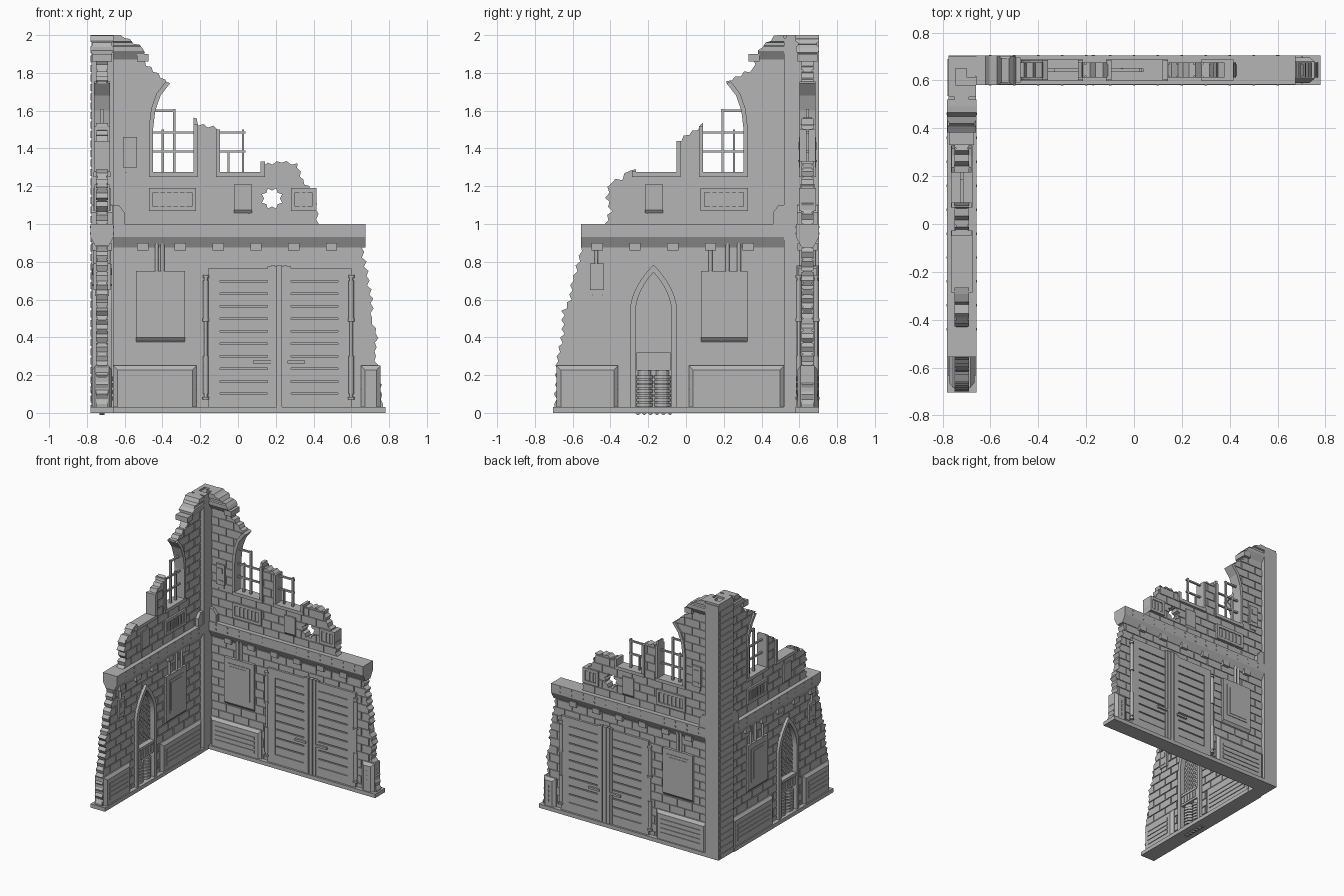
import bpy, bmesh, math, random
from mathutils import Matrix, Vector

random.seed(4)
cube = bpy.data.objects.get("Cube")
if cube:
    bpy.data.objects.remove(cube, do_unlink=True)

stone = bpy.data.materials.new("stone_grey")
stone.use_nodes = True
GREY = (0.46, 0.46, 0.46, 1)
stone.diffuse_color = GREY
stone.node_tree.nodes["Principled BSDF"].inputs["Base Color"].default_value = GREY
place = Matrix()  # frame of the wall being built: u along, w across, v up


def finish(name, bm):
    bmesh.ops.recalc_face_normals(bm, faces=bm.faces[:])
    me = bpy.data.meshes.new(name)
    bm.to_mesh(me)
    bm.free()
    me.materials.append(stone)
    ob = bpy.data.objects.new(name, me)
    bpy.context.collection.objects.link(ob)
    ob.matrix_world = place
    return ob


def add_rings(bm, rings):
    """Skin closed rings of points and cap both ends."""
    vs = [[bm.verts.new(p) for p in r] for r in rings]
    n = len(vs[0])
    for a, b in zip(vs, vs[1:]):
        for i in range(n):
            bm.faces.new((a[i], a[(i + 1) % n], b[(i + 1) % n], b[i]))
    bm.faces.new(vs[0][::-1])
    bm.faces.new(vs[-1])


def rect(u0, u1, v0, v1, w):
    return [(u0, w, v0), (u1, w, v0), (u1, w, v1), (u0, w, v1)]


def slabs(name, boxes):
    """Boxes (u0, u1, v0, v1, half depth) passing through the wall."""
    bm = bmesh.new()
    for u0, u1, v0, v1, w in boxes:
        add_rings(bm, [rect(u0, u1, v0, v1, s * w) for s in (-1, 1)])
    return finish(name, bm)


def prism(name, poly, w):
    bm = bmesh.new()
    add_rings(bm, [[(u, s * w, v) for u, v in poly] for s in (-1, 1)])
    return finish(name, bm)


def run(name, half, u0, u1):
    """Half profile (w, v), mirrored and extruded along the wall."""
    poly = half + [(-w, v) for w, v in reversed(half)]
    bm = bmesh.new()
    add_rings(bm, [[(u, w, v) for w, v in poly] for u in (u0, u1)])
    return finish(name, bm)


def rods(name, items):
    """Upright rods (u, v0, v1, w, radius), repeated on both wall sides."""
    bm = bmesh.new()
    for u, v0, v1, w, r in items:
        for s in ((-1, 1) if w else (1,)):
            ring = [(u + r * math.cos(k * math.tau / 12), s * w + r * math.sin(k * math.tau / 12)) for k in range(12)]
            add_rings(bm, [[(x, y, v) for x, y in ring] for v in (v0, v1)])
    return finish(name, bm)


def carve(ob, keep=None, cut=()):
    for tool in ([keep] if keep else []) + list(cut):
        m = ob.modifiers.new("carve", 'BOOLEAN')
        m.object, m.solver = tool, 'EXACT'
        m.operation = 'INTERSECT' if tool == keep else 'DIFFERENCE'
    bpy.context.view_layer.update()
    done = ob.evaluated_get(bpy.context.evaluated_depsgraph_get())
    me = bpy.data.meshes.new_from_object(done)
    ob.modifiers.clear()
    ob.data = me


def ragged(pts, step=0.026, amp=0.009):
    out, k = [], 0
    for a, b in zip(pts, pts[1:]):
        a, b = Vector(a), Vector(b)
        side = Vector((a.y - b.y, b.x - a.x)).normalized()
        n = max(1, round((b - a).length / step))
        for i in range(n):
            k += 1
            out.append(tuple(a.lerp(b, i / n) + side * amp * (-1) ** k * random.uniform(0.5, 1.2)))
    return out + [tuple(pts[-1])]


def vent(name, u0, u1, slots):
    v0, v1, e = 1.07, 1.19, 0.022
    boxes = [(u0, u1, v0, v1, 0.035), (u0, u1, v0, v0 + e, 0.044), (u0, u1, v1 - e, v1, 0.044),
             (u0, u0 + e, v0 + e, v1 - e, 0.044), (u1 - e, u1, v0 + e, v1 - e, 0.044)]
    p = (u1 - u0 - 2 * e) / slots
    boxes += [(u0 + e + p * i - 0.006, u0 + e + p * i + 0.006, v0 + e, v1 - e, 0.041) for i in range(1, slots)]
    slabs(name, boxes)


def poster(name, u0, u1, pipes):
    run(name, [(0.026, 0.375), (0.046, 0.4), (0.046, 0.75)], u0, u1)
    slabs(name + "_sheet", [(u0 + 0.035, u1 - 0.035, 0.45, 0.71, 0.05), (u0 + 0.05, u1 - 0.06, 0.47, 0.69, 0.053)])
    rods(name + "_pipes", [(u, 0.74, 0.9, 0.034, 0.01) for u in pipes])


def skirting(name, u0, u1):
    bm = bmesh.new()
    i = 0.022
    add_rings(bm, [rect(u0 + i, u1 - i, 0.03, 0.25 - i, -0.053), rect(u0, u1, 0.02, 0.25, -0.036),
                   rect(u0, u1, 0.02, 0.25, 0.036), rect(u0 + i, u1 - i, 0.03, 0.25 - i, 0.053)])
    finish(name, bm)
    slabs(name + "_slats", [(u0 + 0.05, u1 - 0.05, v, v + 0.022, 0.058) for v in (0.065, 0.1, 0.135, 0.17)])


def junction_box(name, u, v, h):
    slabs(name, [(u - 0.037, u + 0.037, v + 0.03, v + h, 0.046), (u - 0.028, u + 0.028, v, v + 0.03, 0.038),
                 (u - 0.02, u + 0.02, v + h * 0.65, v + h * 0.85, 0.051),
                 (u - 0.022, u + 0.022, v + h * 0.3, v + h * 0.36, 0.05)])


def arch(c, half, spring, apex):
    side = [(half * (1 - (i / 10) ** 2), spring + (apex - spring) * i / 10) for i in range(11)]
    return [(c - half, -0.01)] + [(c - u, v) for u, v in side] + [(c + u, v) for u, v in side[-2::-1]] + [(c + half, -0.01)]


def wall(name, outline, edge, s, root, beam_end, foot, brackets, jambs, extra_holes=()):
    """Brick wall with cut windows, cornice, beam, plinth and upper fittings."""
    U = lambda d: edge + s * d
    B = lambda d0, d1, *r: (min(U(d0), U(d1)), max(U(d0), U(d1))) + r
    curve = [(0, 1.5), (0.012, 1.6), (0.04, 1.68), (0.09, 1.745)]
    shape = prism(name + "_shape", outline, 0.2)
    holes = [prism("window_hole", [(U(d), v) for d, v in
                   [(0.215, 1.27), (0, 1.27)] + curve + [(0.1, 1.95), (0.215, 1.95)]], 0.3),
             prism("window_hole_b", [(U(0.355), 1.27), (U(0.57), 1.27), (U(0.57), 1.7), (U(0.355), 1.7)], 0.3)]
    holes += [prism("opening", poly, 0.3) for poly in extra_holes]
    core = prism(name + "_core", outline, 0.024)
    carve(core, cut=holes)
    bw, bh = 0.13, 0.0625
    bricks = slabs(name + "_bricks", [
        (-0.85 + bw * (i + r % 2 / 2), -0.85 + bw * (i + 1 + r % 2 / 2) - 0.007, bh * r + 0.003, bh * (r + 1) - 0.004, 0.031)
        for r in range(32) for i in range(13)])
    carve(bricks, shape, holes)
    # cornice remnant, main beam, plinth
    cornice = run(name + "_cornice", [(0.03, 1.87), (0.06, 1.915), (0.06, 1.94), (0.051, 1.945), (0.051, 1.96),
                                      (0.062, 1.965), (0.062, 2.02)], root, root + s * 0.19)
    carve(cornice, shape)
    slabs(name + "_cornice_bracket", [B(-0.085, -0.025, 1.86, 1.9, 0.052)])
    run(name + "_beam", [(0.03, 0.875), (0.061, 0.93), (0.061, 1.0)], root, beam_end)
    slabs(name + "_brackets", [(u - 0.03, u + 0.03, 0.86, 0.9, 0.053) for u in brackets])
    n = int(abs(beam_end - root) / 0.1)
    slabs(name + "_rivets", [(u - 0.005, u + 0.005, v - 0.005, v + 0.005, 0.064) for i in range(n)
                             for v in (0.95, 0.985) for u in [root + s * (0.06 + 0.1 * i)]])
    slabs(name + "_plinth", [(min(root, foot), max(root, foot), 0, 0.03, 0.062)])
    prism(name + "_corner_block", [(root, 0.99), (root + s * 0.06, 0.99), (root + s * 0.06, 1.06),
                                   (root + s * 0.03, 1.1), (root, 1.1)], 0.055)
    # window frames and bars
    prism(name + "_arch_jamb", [(U(d), v) for d, v in [(0, 1.26)] + curve] +
          [(U(d - 0.022), v + 0.01) for d, v in curve[::-1]] + [(U(-0.022), 1.26)], 0.042)
    slabs(name + "_window_frames", [
        B(-0.022, 0.237, 1.25, 1.275, 0.045), B(0.333, 0.592, 1.25, 1.275, 0.045),
        B(0.215, 0.237, 1.26, jambs[0], 0.042), B(0.333, 0.355, 1.26, jambs[1], 0.042),
        B(0.57, 0.592, 1.26, jambs[2], 0.042)])
    slabs(name + "_window_bars", [
        B(0.045, 0.057, 1.27, 1.5, 0.008), B(0.106, 0.118, 1.27, 1.61, 0.008), B(0, 0.12, 1.594, 1.606, 0.007),
        B(0, 0.215, 1.478, 1.49, 0.007), B(0, 0.215, 1.378, 1.39, 0.007)])
    if jambs[3]:
        slabs(name + "_broken_bars", [B(0.395, 0.405, 1.27, 1.39, 0.008), B(0.47, 0.482, 1.27, 1.5, 0.008),
              B(0.355, 0.49, 1.478, 1.49, 0.007), B(0.355, 0.49, 1.378, 1.39, 0.007)])
    u0, u1 = B(-0.022, 0.228)
    vent(name + "_vent", u0, u1, 6)
    u0, u1 = B(0.428, 0.523)
    run(name + "_plaque", [(0.026, 1.055), (0.04, 1.075), (0.04, 1.21)], u0, u1)
    for tool in [shape] + holes:
        bpy.data.objects.remove(tool, do_unlink=True)


# ---- back wall with the double door
place = Matrix.Translation((0, 0.643, 0))
edge_a = ragged([(-0.6, 1.99), (-0.5, 1.93), (-0.5, 1.86), (-0.37, 1.745), (-0.21, 1.53), (-0.08, 1.5), (0.11, 1.31),
                 (0.23, 1.33), (0.31, 1.32), (0.34, 1.23), (0.39, 1.18), (0.42, 1.08), (0.42, 0.97), (0.65, 0.96),
                 (0.66, 0.85), (0.69, 0.7), (0.71, 0.58), (0.705, 0.5), (0.735, 0.42), (0.725, 0.3), (0.75, 0.2), (0.765, 0.02)])
blast = [(0.18 + r * math.cos(a), 1.135 + r * math.sin(a)) for i in range(16)
         for a, r in [(i * math.tau / 16, 0.058 if i % 2 else 0.042)]]
wall("back_wall", [(-0.7, 0), (-0.7, 2.0), (-0.62, 2.0)] + edge_a + [(0.765, 0)], -0.45, 1, -0.66, 0.675, 0.78,
     [-0.505 + 0.2 * i for i in range(6)], (1.53, 1.5, 1.33, True), [blast])
vent("broken_vent", 0.28, 0.415, 3)
junction_box("upper_junction_box", -0.572, 1.27, 0.19)
poster("door_side_poster", -0.54, -0.28, (-0.43, -0.4))
skirting("left_skirting", -0.66, -0.22)
skirting("right_skirting", 0.65, 0.755)
slabs("door_frame", [(-0.16, 0.6, 0, 0.76, 0.037), (-0.16, 0.6, 0.7, 0.765, 0.047), (-0.16, 0.6, 0, 0.1, 0.047),
                     (-0.16, -0.095, 0.1, 0.7, 0.047), (0.53, 0.6, 0.1, 0.7, 0.047)])
slabs("door_slats", [(u, u + 0.25, 0.104 + 0.0665 * i, 0.162 + 0.0665 * i, 0.045) for u in (-0.095, 0.28) for i in range(9)])
slabs("door_mullion", [(0.155, 0.28, 0, 0.775, 0.048), (0.175, 0.195, 0, 0.78, 0.054), (0.203, 0.232, 0, 0.78, 0.058),
                       (0.24, 0.26, 0, 0.78, 0.054)])
slabs("door_handles", [(0.08, 0.175, 0.262, 0.278, 0.06), (0.262, 0.355, 0.262, 0.278, 0.06)])
rods("door_hinges", [(u, v0, v1, 0.046, r) for u in (-0.17, 0.6) for v0, v1, r in
                     [(0.07, 0.73, 0.009), (0.1, 0.3, 0.014), (0.5, 0.7, 0.014), (0.07, 0.085, 0.018),
                      (0.485, 0.5, 0.018), (0.715, 0.73, 0.016)]])

# ---- left wall with the pointed niche
place = Matrix.Translation((-0.72, 0, 0)) @ Matrix.Rotation(math.pi / 2, 4, 'Z')
edge_b = ragged([(0.47, 1.99), (0.4, 1.94), (0.36, 1.87), (0.36, 1.82), (0.215, 1.755), (0.08, 1.52), (-0.05, 1.43),
                 (-0.27, 1.28), (-0.3, 1.29), (-0.34, 1.24), (-0.4, 1.22), (-0.42, 1.14), (-0.4, 1.07), (-0.43, 0.97),
                 (-0.54, 0.96), (-0.56, 0.83), (-0.6, 0.7), (-0.61, 0.6), (-0.65, 0.54), (-0.65, 0.42), (-0.68, 0.3),
                 (-0.69, 0.1), (-0.695, 0.02)])
inner = arch(-0.172, 0.095, 0.53, 0.745)
wall("left_wall", [(0.56, 0), (0.56, 2.0), (0.49, 2.0)] + edge_b + [(-0.695, 0)], 0.305, -1, 0.52, -0.555, -0.705,
     [-0.47, -0.27, -0.07, 0.13, 0.33], (1.52, 1.44, 1.28, False), [inner])
poster("niche_side_poster", 0.08, 0.325, (0.13, 0.22, 0.28))
junction_box("lower_junction_box", -0.47, 0.62, 0.17)
rods("junction_pipe", [(-0.475, 0.78, 0.9, 0.034, 0.01)])
skirting("inner_skirting", 0.015, 0.52)
skirting("outer_skirting", -0.685, -0.36)
tool = prism("niche_tool", inner, 0.3)
frame = prism("niche_frame", [(u, max(v, 0)) for u, v in arch(-0.172, 0.125, 0.53, 0.785)], 0.052)
carve(frame, cut=[tool])
prism("niche_back", [(u, max(v, 0)) for u, v in inner], 0.008)
for s in (-1, 1):  # diagonal lattice
    bm = bmesh.new()
    for i in range(30):
        v = -0.1 + 0.034 * i
        add_rings(bm, [[(-0.3, w, v - s * 0.13), (-0.04, w, v + s * 0.13), (-0.04, w, v + 0.01 + s * 0.13),
                        (-0.3, w, v + 0.01 - s * 0.13)] for w in (-0.013, 0.013)])
    carve(finish("niche_lattice", bm), tool)
bpy.data.objects.remove(tool, do_unlink=True)
rods("niche_coils", [(u, 0.035 + 0.024 * i, 0.053 + 0.024 * i, 0, 0.046) for u in (-0.219, -0.125) for i in range(7)] +
     [(u, 0.03, 0.23, 0, 0.036) for u in (-0.219, -0.125)])
slabs("niche_console", [(-0.262, -0.082, 0.225, 0.32, 0.046), (-0.262, -0.082, 0.3, 0.32, 0.052)] +
      [(-0.245 + 0.031 * i, -0.225 + 0.031 * i, 0.24, 0.29, 0.05) for i in range(5)])

# ---- corner pillar, ribbed on its outer face
place = Matrix()
bm = bmesh.new()
blocks = [(-0.775, -0.66, 0, 1.985, 0.52, 0.705)]
blocks += [(-0.78, -0.77, 0.05 * i + 0.005, 0.05 * i + 0.042, 0.535, 0.69) for i in range(39)]
blocks += [(-0.775, -0.66, 1.98, 2.0, y, y + 0.05) for y in (0.53, 0.65)] + [(-0.775, -0.745, 1.98, 2.0, 0.58, 0.65)]
for x0, x1, z0, z1, y0, y1 in blocks:
    add_rings(bm, [rect(x0, x1, z0, z1, y) for y in (y0, y1)])
finish("corner_pillar", bm)
